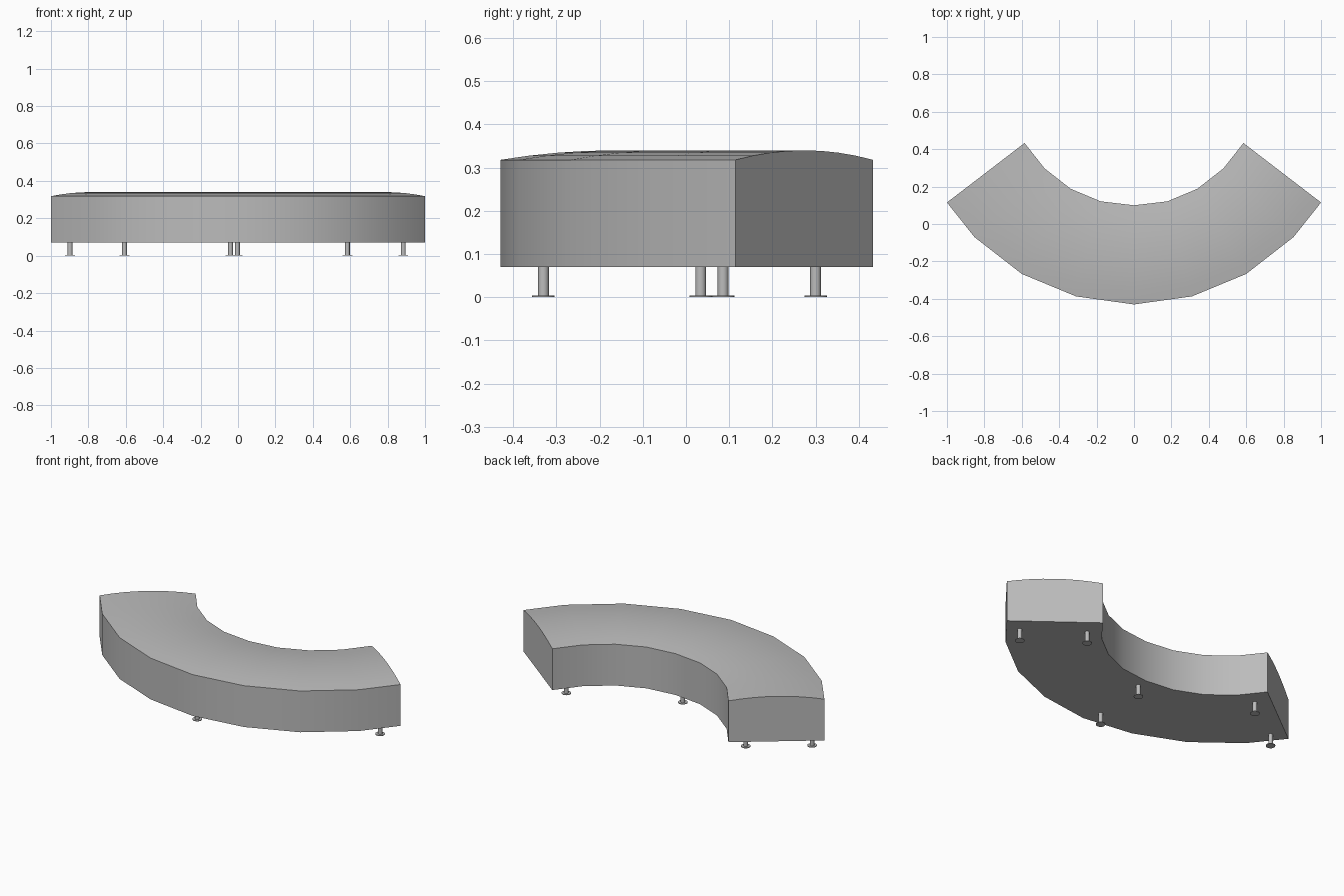
import bpy
import bmesh
import math

default = bpy.data.objects.get("Cube")
if default:
    bpy.data.objects.remove(default, do_unlink=True)

grey = bpy.data.materials.new("soft grey")
grey.use_nodes = True
colour = (0.5, 0.5, 0.5, 1)
grey.diffuse_color = colour
grey.node_tree.nodes["Principled BSDF"].inputs["Base Color"].default_value = colour


def finish(name, bm, angle):
    bmesh.ops.recalc_face_normals(bm, faces=bm.faces)
    mesh = bpy.data.meshes.new(name)
    bm.to_mesh(mesh)
    bm.free()
    mesh.materials.append(grey)
    obj = bpy.data.objects.new(name, mesh)
    bpy.context.collection.objects.link(obj)
    bpy.ops.object.select_all(action="DESELECT")
    obj.select_set(True)
    bpy.context.view_layer.objects.active = obj
    bpy.ops.object.shade_smooth_by_angle(angle=math.radians(angle))
    return obj


def mirrored(half):
    return [(-x, y) for x, y in reversed(half[1:])] + half


# Curved bench seat: a crowned section carried along the arc
BOTTOM, EDGE, CROWN, STEPS = 0.07, 0.318, 0.022, 8
outer = mirrored([(0, -0.43), (0.31, -0.387), (0.6, -0.267), (0.853, -0.07), (1, 0.115)])
inner = mirrored([(0, 0.1), (0.178, 0.121), (0.338, 0.188), (0.478, 0.297), (0.585, 0.433)])

bm = bmesh.new()
rings = []
for (ox, oy), (ix, iy) in zip(outer, inner):
    section = [(ox, oy, BOTTOM)]
    for i in range(STEPS + 1):
        t = i / STEPS
        z = EDGE + CROWN * (1 - (2 * t - 1) ** 2)
        section.append((ox + (ix - ox) * t, oy + (iy - oy) * t, z))
    section.append((ix, iy, BOTTOM))
    rings.append([bm.verts.new(p) for p in section])
for a, b in zip(rings, rings[1:]):
    for i in range(len(a)):
        j = (i + 1) % len(a)
        bm.faces.new((a[i], a[j], b[j], b[i]))
bm.faces.new(rings[0])
bm.faces.new(rings[-1])
finish("seat", bm, 30)


# Legs: a slim post standing on a thin round foot
def leg(name, x, y):
    bm = bmesh.new()
    for radius, low, high in ((0.0125, 0.003, BOTTOM + 0.002), (0.026, 0, 0.004)):
        made = bmesh.ops.create_cone(bm, cap_ends=True, segments=20, radius1=radius,
                                     radius2=radius, depth=high - low)
        bmesh.ops.translate(bm, verts=made["verts"], vec=(x, y, (low + high) / 2))
    finish(name, bm, 40)


leg("front_middle_leg", -0.04, -0.33)
leg("back_middle_leg", -0.003, 0.034)
for side, sign in (("left", 1), ("right", -1)):
    leg(side + "_outer_leg", sign * 0.891 - 0.007, 0.086)
    leg(side + "_inner_leg", sign * 0.596 - 0.011, 0.3)
